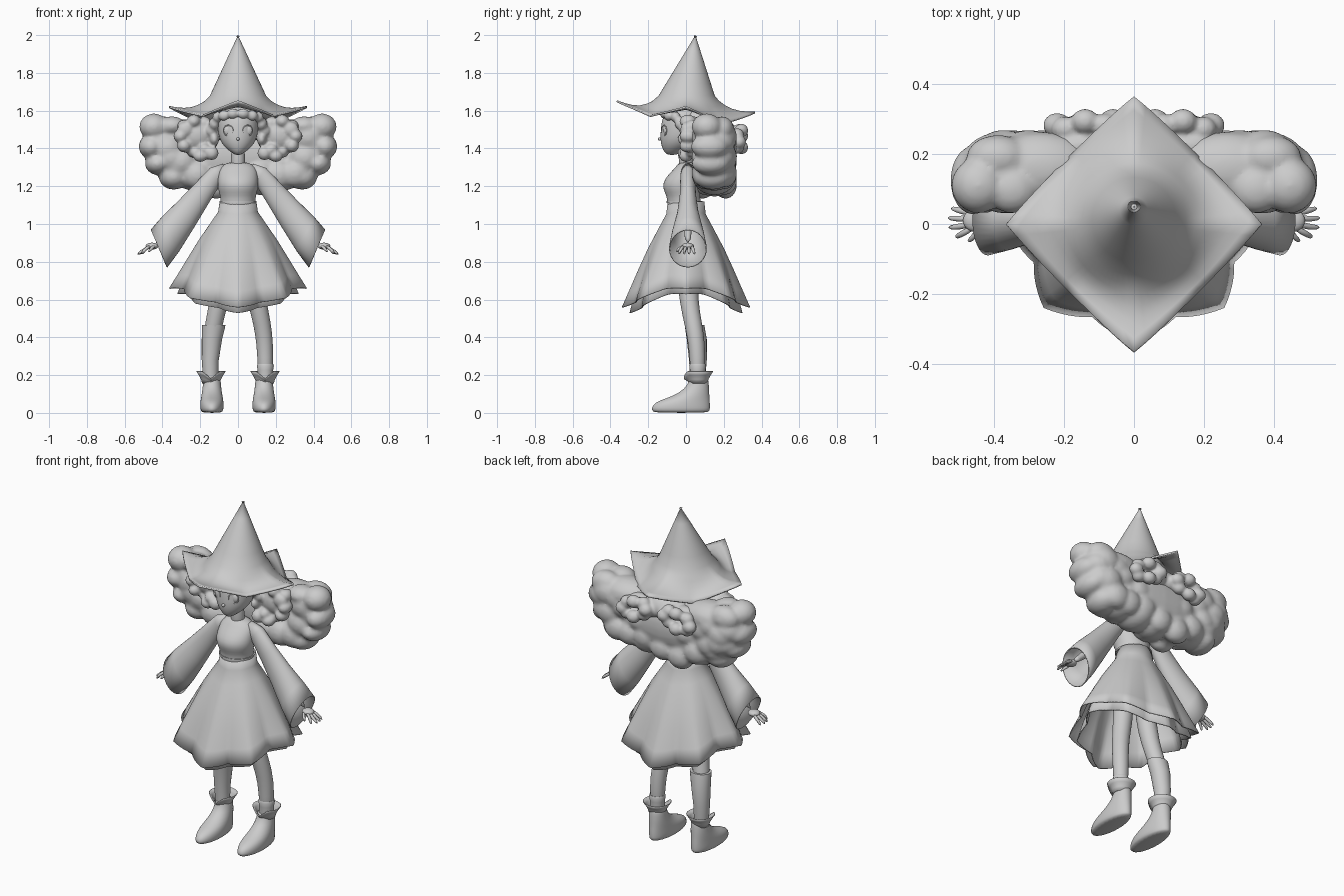
import bpy, bmesh
from math import sin, cos, pi, tau, radians
from mathutils import Vector, Matrix

cube = bpy.data.objects.get("Cube")
if cube:
    bpy.data.objects.remove(cube, do_unlink=True)

grey = bpy.data.materials.new("plain grey")
grey.use_nodes = True
grey.diffuse_color = (0.6, 0.6, 0.6, 1)
grey.node_tree.nodes["Principled BSDF"].inputs["Base Color"].default_value = (0.6, 0.6, 0.6, 1)


def finish(bm, name, angle=45):
    mesh = bpy.data.meshes.new(name)
    bmesh.ops.recalc_face_normals(bm, faces=bm.faces)
    bm.to_mesh(mesh)
    bm.free()
    mesh.materials.append(grey)
    ob = bpy.data.objects.new(name, mesh)
    bpy.context.collection.objects.link(ob)
    bpy.ops.object.select_all(action="DESELECT")
    ob.select_set(True)
    bpy.context.view_layer.objects.active = ob
    bpy.ops.object.shade_smooth_by_angle(angle=radians(angle))
    return ob


def loft(name, rings, caps=True, angle=45):
    """Skin a list of point rings."""
    bm = bmesh.new()
    loops = [[bm.verts.new(p) for p in ring] for ring in rings]
    n = len(loops[0])
    for a, b in zip(loops, loops[1:]):
        for i in range(n):
            j = (i + 1) % n
            bm.faces.new((a[i], a[j], b[j], b[i]))
    if caps:
        bm.faces.new(loops[0])
        bm.faces.new(loops[-1])
    return finish(bm, name, angle)


def oval(x, y, z, rx, ry, n=24):
    return [(x + rx * cos(tau * i / n), y + ry * sin(tau * i / n), z) for i in range(n)]


def thicken(ob, amount):
    mod = ob.modifiers.new("thickness", "SOLIDIFY")
    mod.thickness = amount


def soften(ob, levels=1):
    mod = ob.modifiers.new("soft", "SUBSURF")
    mod.levels = mod.render_levels = levels


def blobs(name, items, voxel=None, blend=4):
    """Ellipsoids given as (centre, radii), optionally fused into one skin."""
    bm = bmesh.new()
    for centre, radii in items:
        m = Matrix.Translation(centre) @ Matrix.Diagonal((*radii, 1))
        bmesh.ops.create_uvsphere(bm, u_segments=24, v_segments=14, radius=1, matrix=m)
    ob = finish(bm, name, 60)
    if voxel:
        mod = ob.modifiers.new("fuse", "REMESH")
        mod.mode, mod.voxel_size, mod.use_smooth_shade = "VOXEL", voxel, True
        mod = ob.modifiers.new("blend", "SMOOTH")
        mod.factor, mod.iterations = 0.5, blend
    return ob


def tube(name, pts, radii, n=12):
    """Round limb following a path."""
    pts = [Vector(p) for p in pts]
    rings = []
    for i, p in enumerate(pts):
        d = (pts[min(i + 1, len(pts) - 1)] - pts[max(i - 1, 0)]).normalized()
        u = d.cross(Vector((0, 1, 0.1))).normalized()
        v = d.cross(u)
        rings.append([p + radii[i] * (u * cos(tau * k / n) + v * sin(tau * k / n)) for k in range(n)])
    soften(loft(name, rings))


def both(items):
    return items + [((-c[0], c[1], c[2]), r) for c, r in items if c[0]]


# Pointed hat: straight cone running into a diamond brim with lifted corners
N = 64
hat = [oval(0, 0.05 * (1 - t), 2 - 0.345 * t, 0.16 * t, 0.16 * t, N) for t in (0.002, 0.25, 0.5, 0.75, 0.93)]
for t in (0.05, 0.2, 0.4, 0.6, 0.8, 1):
    ring = []
    for i in range(N):
        a = tau * i / N
        c, s = cos(a), sin(a)
        edge = 0.365 / (abs(c) ** 1.06 + abs(s) ** 1.06) ** (1 / 1.06)
        r = 0.165 + (edge - 0.165) * t
        corner = abs(abs(c) - abs(s)) / (abs(c) + abs(s))
        tip = 1.555 + 0.07 * corner - 0.03 * s
        base = 1.595 + 0.065 * (1 - t) ** 2.2
        ring.append((r * c, r * s, base + (tip - base) * t ** 1.3))
    hat.append(ring)
thicken(loft("pointed_hat", hat, caps=False), 0.01)

# Head, neck and face
head = [(1.365, -0.075, 0.012, 0.02), (1.378, -0.07, 0.035, 0.045), (1.41, -0.05, 0.075, 0.08),
        (1.45, -0.03, 0.1, 0.108), (1.5, -0.02, 0.108, 0.114), (1.55, -0.015, 0.11, 0.115),
        (1.6, -0.005, 0.1, 0.1), (1.65, 0, 0.05, 0.05)]
soften(loft("head", [oval(0, y, z, rx, ry) for z, y, rx, ry in head], angle=80))
tube("neck", [(0, 0, 1.27), (0, 0, 1.34), (0, -0.01, 1.43)], [0.045, 0.036, 0.04])
blobs("nose", [((0, -0.138, 1.45), (0.009, 0.01, 0.009))])
for side, s in (("left", 1), ("right", -1)):
    blobs(side + "_eye", [((s * 0.052, -0.108, 1.495), (0.024, 0.012, 0.026))])
    bpy.ops.mesh.primitive_torus_add(major_segments=24, minor_segments=6, major_radius=0.028, minor_radius=0.003,
                                     location=(s * 0.052, -0.116, 1.495), rotation=(pi / 2, 0, s * 0.45))
    lid = bpy.context.object
    lid.name = side + "_eyelid"
    lid.data.materials.append(grey)
    bpy.ops.object.shade_smooth()

# Great back hair: a wide crescent of fused lobes
cloud = [((0, 0.16, 1.36), (0.38, 0.11, 0.17))]
for k in range(11):
    a = pi * k / 10
    x, z = 0.4 * cos(a), 1.43 - 0.2 * sin(a) ** 0.8
    cloud.append(((x, 0.15, z), (0.1, 0.11, 0.085)))
    for dy in (-0.06, 0.06):
        cloud.append(((x * 0.93, 0.15 + dy, z + 0.03 * cos(5 * a)), (0.08, 0.06, 0.075)))
for k in range(7):
    a = pi * k / 6
    cloud.append(((0.3 * cos(a), 0.195, 1.44 - 0.1 * sin(a) + 0.015 * (k % 2)), (0.085, 0.075, 0.075)))
cloud += both([((0.445, 0.11, 1.515), (0.078, 0.08, 0.07)), ((0.39, 0.19, 1.5), (0.09, 0.065, 0.07)),
               ((0.35, 0.1, 1.52), (0.075, 0.07, 0.05)), ((0.46, 0.125, 1.41), (0.066, 0.1, 0.065)),
               ((0.425, 0.13, 1.32), (0.068, 0.1, 0.06)), ((0.34, 0.14, 1.25), (0.08, 0.1, 0.068)),
               ((0.27, 0.16, 1.47), (0.16, 0.105, 0.085))])
blobs("back_hair", cloud, 0.011, 6)

# Short curls: fringe, side bunches and two bunches at the back
curls = [((0, 0.07, 1.52), (0.13, 0.13, 0.11)), ((0, 0.18, 1.47), (0.15, 0.1, 0.08))]
for k in range(6):
    a = pi * (0.12 + 0.76 * k / 5)
    curls.append(((0.112 * cos(a), -0.02 - 0.095 * sin(a), 1.59 - 0.025 * abs(cos(a))), (0.032, 0.026, 0.028)))
bunch = [((0.22, 0.04, 1.47), (0.09, 0.06, 0.08))]
for k in range(9):
    a = tau * k / 9
    bunch.append(((0.22 + 0.085 * cos(a), 0.01 + 0.03 * (k % 2), 1.465 + 0.08 * sin(a)), (0.037, 0.045, 0.035)))
bunch += [((0.14, -0.01, 1.375), (0.037, 0.035, 0.037)), ((0.2, 0, 1.36), (0.037, 0.035, 0.032)),
          ((0.125, -0.02, 1.53), (0.03, 0.04, 0.035)), ((0.28, 0, 1.5), (0.042, 0.03, 0.04)),
          ((0.125, 0, 1.45), (0.025, 0.045, 0.035)), ((0.15, 0.22, 1.46), (0.1, 0.05, 0.055)),
          ((0.04, 0.25, 1.46), (0.05, 0.04, 0.045))]
for k in range(8):
    a = tau * k / 8
    x = 0.14 + 0.08 * cos(a)
    bunch.append(((x, 0.295 - 0.9 * (x - 0.1) ** 2 - 0.015 * (k % 2), 1.45 + 0.045 * sin(a) - 0.2 * (x - 0.14)),
                  (0.04, 0.036, 0.036)))
blobs("short_curls", curls + both(bunch), 0.008)

# Bodice with a rounded bust, and waistband
bodice = [(1.04, -0.005, 0.1, 0.1), (1.12, -0.01, 0.093, 0.088), (1.15, -0.015, 0.095, 0.09),
          (1.185, -0.024, 0.106, 0.097), (1.22, -0.025, 0.109, 0.098), (1.26, -0.012, 0.105, 0.084),
          (1.3, 0.005, 0.1, 0.06), (1.33, 0.005, 0.055, 0.042)]
soften(loft("bodice", [oval(0, y, z, rx, ry) for z, y, rx, ry in bodice], angle=70))
loft("waistband", [oval(0, -0.008, z, 0.099, 0.095, 32) for z in (1.112, 1.123)])


def skirt(name, scale, drop):
    """Softly fluted flare whose hem ends in eight points."""
    rings = []
    for t, r0 in ((0, 0.097), (0.12, 0.105), (0.25, 0.145), (0.45, 0.205), (0.65, 0.255), (0.85, 0.3), (1, 0.332)):
        ring = []
        for i in range(96):
            a = tau * i / 96
            fold = 0.5 + 0.5 * cos(8 * a)
            peak = abs(2 * (i % 12) / 12 - 1)
            point = fold + (peak - fold) * t
            r = r0 * (1 + (1.1 * scale - 1) * t ** 2) * (1 - 0.15 * t ** 1.3 * (1 - point))
            low = 0.622 + 0.05 * cos(2 * a) - drop - 0.012 * point
            ring.append((r * cos(a), r * sin(a) * (1 - 0.07 * t), 1.12 + (low - 1.12) * t))
        rings.append(ring)
    thicken(loft(name, rings, caps=False, angle=60), 0.006)


skirt("overskirt", 1, 0)
skirt("underskirt", 0.88, 0.03)

for side, s in (("left", 1), ("right", -1)):
    # Bell sleeve: centre x, z, half-width vector in x and z, depth
    sleeve = []
    for x, z, hx, hz, ry in ((0.07, 1.285, 0.01, 0.035, 0.033), (0.12, 1.255, 0.028, 0.042, 0.04),
                             (0.195, 1.158, 0.04, 0.048, 0.042), (0.275, 1.052, 0.045, 0.067, 0.057),
                             (0.357, 0.947, 0.047, 0.09, 0.084), (0.418, 0.87, 0.044, 0.1, 0.1)):
        sleeve.append([(s * (x + hx * cos(tau * k / 32)), 0.01 + ry * sin(tau * k / 32),
                        z + hz * cos(tau * k / 32)) for k in range(32)])
    thicken(loft(side + "_sleeve", sleeve, caps=False), 0.006)

    # Arm, palm and fingers
    tube(side + "_arm", [(s * 0.14, 0.01, 1.23), (s * 0.3, 0.01, 1.02), (s * 0.44, 0.01, 0.895)],
         [0.03, 0.025, 0.018])
    blobs(side + "_palm", [((s * 0.455, 0.01, 0.883), (0.034, 0.032, 0.018))])
    for k, (y, reach) in enumerate(((-0.03, 0.51), (-0.008, 0.533), (0.014, 0.535), (0.037, 0.525))):
        tube(f"{side}_finger_{k + 1}", [(s * 0.46, 0.01 + (y - 0.003) * 0.6, 0.885), (s * 0.495, y, 0.866),
                                        (s * reach, y * 1.25, 0.838)], [0.01, 0.01, 0.007], 8)
    tube(side + "_thumb", [(s * 0.44, -0.01, 0.885), (s * 0.46, -0.04, 0.87), (s * 0.475, -0.05, 0.85)],
         [0.01, 0.009, 0.006], 8)

    # Leg and stocking; one stocking is pulled up, the other has slipped down
    tube(side + "_leg", [(s * 0.07, 0, 0.85), (s * 0.088, 0.01, 0.65), (s * 0.115, 0.025, 0.53),
                         (s * 0.138, 0.05, 0.42), (s * 0.145, 0.062, 0.3), (s * 0.145, 0.062, 0.15)],
         [0.062, 0.053, 0.048, 0.046, 0.043, 0.038], 16)
    if s < 0:
        loft("right_stocking", [oval(s * x, y, z, rx, ry) for x, y, z, rx, ry in (
            (0.145, 0.062, 0.18, 0.04, 0.04), (0.147, 0.063, 0.28, 0.045, 0.047),
            (0.138, 0.057, 0.39, 0.054, 0.053), (0.128, 0.045, 0.465, 0.062, 0.052))])
    else:
        loft("left_stocking", [oval(0.145, 0.062, z, r, r) for z, r in (
            (0.17, 0.04), (0.225, 0.041), (0.25, 0.045), (0.26, 0.041))])

    # Boot: lofted foot and shaft, with a flared cuff split at the front
    boot = [(0, -0.025, 0.05, 0.145), (0.012, -0.028, 0.061, 0.156), (0.04, -0.026, 0.063, 0.154),
            (0.065, -0.01, 0.061, 0.137), (0.09, 0.03, 0.056, 0.094), (0.13, 0.06, 0.05, 0.063),
            (0.17, 0.068, 0.046, 0.051), (0.19, 0.066, 0.046, 0.052)]
    rings = [oval(s * 0.138, y, z, rx, ry) for z, y, rx, ry in boot]
    soften(loft(side + "_boot", rings, angle=60))
    cuff = []
    for t in (0, 0.35, 0.7, 1):
        ring = []
        for k in range(32):
            a = tau * k / 32
            r = 0.046 + 0.032 * t ** 1.5
            notch = 0.04 * t * max(0, 1 - 1.6 * abs(cos(a))) if sin(a) < 0 else 0
            ring.append((s * 0.143 + r * cos(a), 0.066 + r * sin(a), 0.155 + 0.064 * t - notch))
        cuff.append(ring)
    thicken(loft(side + "_boot_cuff", cuff, caps=False), 0.004)
